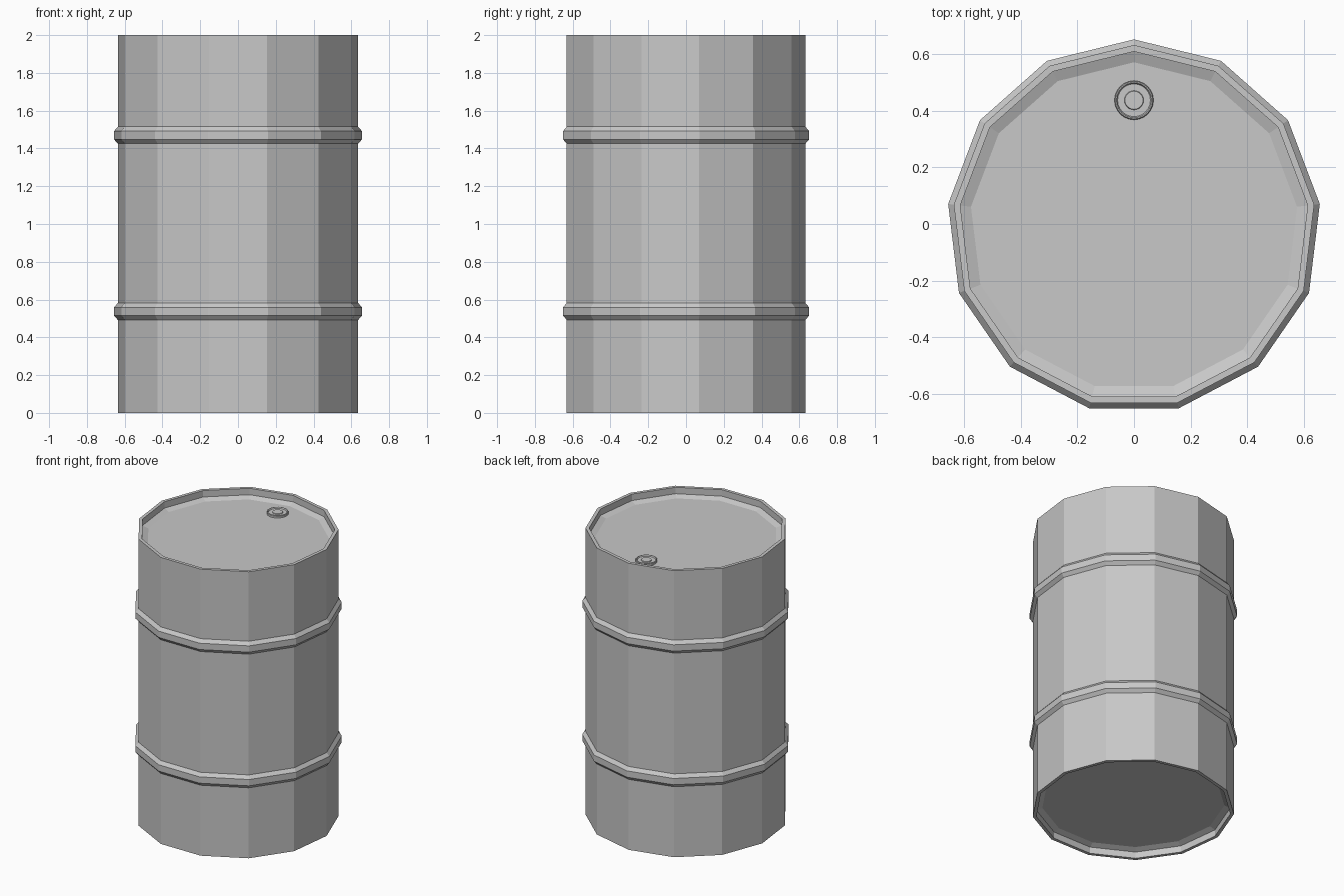
import bpy
import bmesh
from math import sin, cos, tau

default = bpy.data.objects.get("Cube")
if default:
    bpy.data.objects.remove(default, do_unlink=True)

# One plain steel colour
steel = bpy.data.materials.new("grey steel")
steel.use_nodes = True
colour = (0.58, 0.58, 0.58, 1)
steel.diffuse_color = colour
steel.node_tree.nodes["Principled BSDF"].inputs["Base Color"].default_value = colour


def lathe(name, profile, sides, location):
    """Spin (radius, height) points, listed bottom to top on the outside."""
    bm = bmesh.new()
    rings = []
    for radius, z in profile:
        count = sides if radius > 0 else 1
        rings.append([bm.verts.new((radius * sin(tau * i / sides),
                                    radius * cos(tau * i / sides), z))
                      for i in range(count)])
    for low, high in zip(rings, rings[1:]):
        for i in range(sides):
            j = (i + 1) % sides
            corners = [low[i % len(low)], low[j % len(low)],
                       high[j % len(high)], high[i % len(high)]]
            bm.faces.new(list(dict.fromkeys(corners)))
    bmesh.ops.recalc_face_normals(bm, faces=bm.faces)
    mesh = bpy.data.meshes.new(name)
    bm.to_mesh(mesh)
    bm.free()
    mesh.materials.append(steel)
    obj = bpy.data.objects.new(name, mesh)
    obj.location = location
    bpy.context.collection.objects.link(obj)
    return obj


SIDES = 13
BODY_R, HOOP_R = 0.641, 0.661
CENTRE_Y = -0.009
LID_Z = 1.94

# Recessed end: centre, shallow slope, rim wall, flat rim
end = [(0, 2 - LID_Z), (0.58, 2 - LID_Z), (0.618, 0.045), (0.618, 0), (BODY_R, 0)]

# Hoop cross-section, repeated at two heights
hoop = [(BODY_R, -0.045), (HOOP_R, -0.022), (HOOP_R, 0.022), (BODY_R, 0.045)]
hoops = [(r, centre + dz) for centre in (0.537, 1.47) for r, dz in hoop]

# Barrel shell with both ends and hoops
top = [(r, 2 - z) for r, z in reversed(end)]
lathe("barrel_body", end + hoops + top, SIDES, (0, CENTRE_Y, 0))

# Bung on the lid: raised lip, sunken ring, central button
bung = [(0.069, -0.005), (0.069, 0.012), (0.066, 0.016), (0.062, 0.016),
        (0.058, 0.008), (0.034, 0.008), (0.032, 0.013), (0, 0.013)]
lathe("lid_bung", bung, 24, (0, 0.437, LID_Z))
